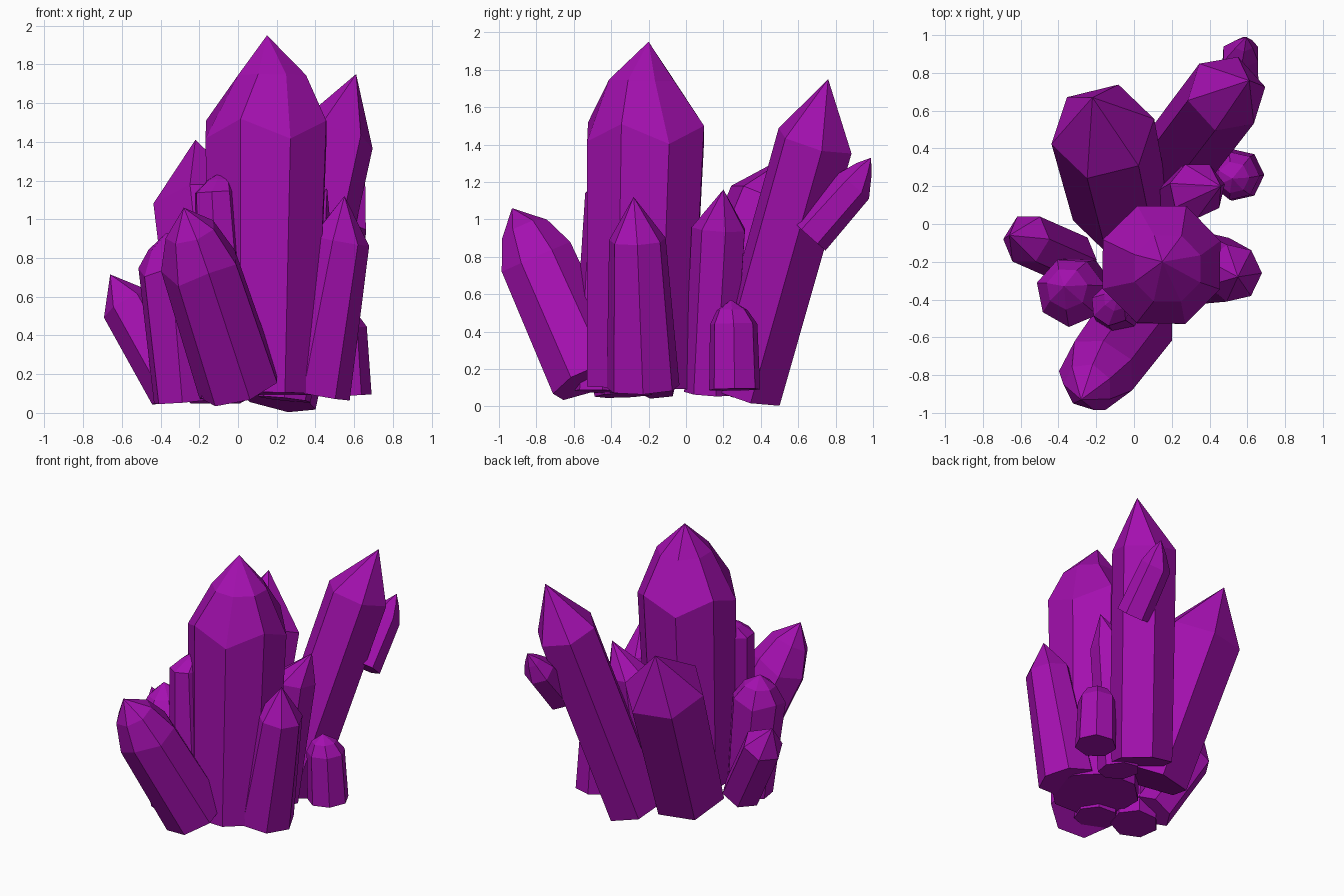
import bpy, bmesh, math
from mathutils import Vector

if "Cube" in bpy.data.objects:
    bpy.data.objects.remove(bpy.data.objects["Cube"])

purple = bpy.data.materials.new("amethyst purple")
purple.diffuse_color = (0.37, 0.005, 0.43, 1)
purple.use_nodes = True
purple.node_tree.nodes["Principled BSDF"].inputs["Base Color"].default_value = purple.diffuse_color


def crystal(name, base, r0, shoulder, r1, tip, sides=6, turn=0.0, bulge=0.0,
            step=0.0, shift=(0, 0, 0)):
    """Leaning prism from base to shoulder, ending in a point.
    bulge adds a ring that rounds the point (moved by shift),
    step staggers the shoulder corners."""
    base, shoulder, tip = Vector(base), Vector(shoulder), Vector(tip)
    axis = (shoulder - base).normalized()
    u = Vector((0, 1, 0)).cross(axis).normalized()
    v = axis.cross(u)
    bm = bmesh.new()

    def ring(centre, r, stagger=0.0):
        out = []
        for i in range(sides):
            a = math.radians(turn) + 2 * math.pi * i / sides
            p = centre + (u * math.cos(a) + v * math.sin(a)) * r
            out.append(bm.verts.new(p + axis * (stagger if i % 2 else -stagger)))
        return out

    rings = [ring(base, r0), ring(shoulder, r1, step)]
    if bulge:
        rings.append(ring(shoulder.lerp(tip, 0.58) + Vector(shift), r1 * bulge))
    top = bm.verts.new(tip)
    bm.faces.new(rings[0][::-1])
    for i in range(sides):
        j = (i + 1) % sides
        for a, b in zip(rings, rings[1:]):
            bm.faces.new((a[i], a[j], b[j], b[i]))
        bm.faces.new((rings[-1][i], rings[-1][j], top))
    bmesh.ops.recalc_face_normals(bm, faces=bm.faces[:])
    mesh = bpy.data.meshes.new(name)
    bm.to_mesh(mesh)
    bm.free()
    mesh.materials.append(purple)
    bpy.context.collection.objects.link(bpy.data.objects.new(name, mesh))


# large crystals
crystal("main_crystal", (0.13, -0.25, 0.10), 0.30, (0.145, -0.215, 1.46), 0.337,
        (0.15, -0.20, 1.95), 8, 22, 0.56, 0.05, (0.03, -0.03, 0))
crystal("back_left_crystal", (-0.07, 0.08, 0.14), 0.26, (-0.165, 0.49, 1.08), 0.28,
        (-0.22, 0.67, 1.41), 6, 15)
crystal("back_right_crystal", (0.20, 0.31, 0.07), 0.21, (0.49, 0.69, 1.42), 0.215,
        (0.61, 0.76, 1.75), 6, 10)
crystal("front_crystal", (0.01, -0.51, 0.14), 0.22, (-0.195, -0.79, 0.77), 0.205,
        (-0.28, -0.93, 1.06), 7, 20, 0.66, 0.02, (0, 0.01, 0))

# medium crystals
crystal("left_crystal", (-0.32, -0.19, 0.11), 0.14, (-0.57, -0.08, 0.56), 0.14,
        (-0.66, -0.06, 0.715), 6, 0)
crystal("front_left_crystal", (-0.28, -0.33, 0.06), 0.16, (-0.335, -0.36, 0.74), 0.185,
        (-0.37, -0.33, 0.93), 7, 10, 0.6, 0.02)
crystal("right_front_crystal", (0.38, -0.23, 0.10), 0.20, (0.525, -0.26, 0.89), 0.155,
        (0.55, -0.28, 1.12), 7, 0)
crystal("right_middle_crystal", (0.24, 0.13, 0.07), 0.14, (0.335, 0.18, 0.95), 0.15,
        (0.46, 0.20, 1.16), 7, 12)

# small crystals
crystal("right_small_crystal", (0.55, 0.26, 0.09), 0.14, (0.535, 0.255, 0.44), 0.13,
        (0.52, 0.24, 0.57), 7, 0, 0.65)
crystal("rear_bud_crystal", (0.56, 0.66, 0.91), 0.115, (0.565, 0.90, 1.18), 0.105,
        (0.595, 0.99, 1.33), 6, 30, 0.5)
crystal("front_side_crystal", (-0.06, -0.46, 0.08), 0.15, (-0.12, -0.43, 1.14), 0.11,
        (-0.08, -0.37, 1.25), 7, 5, 0.6)
